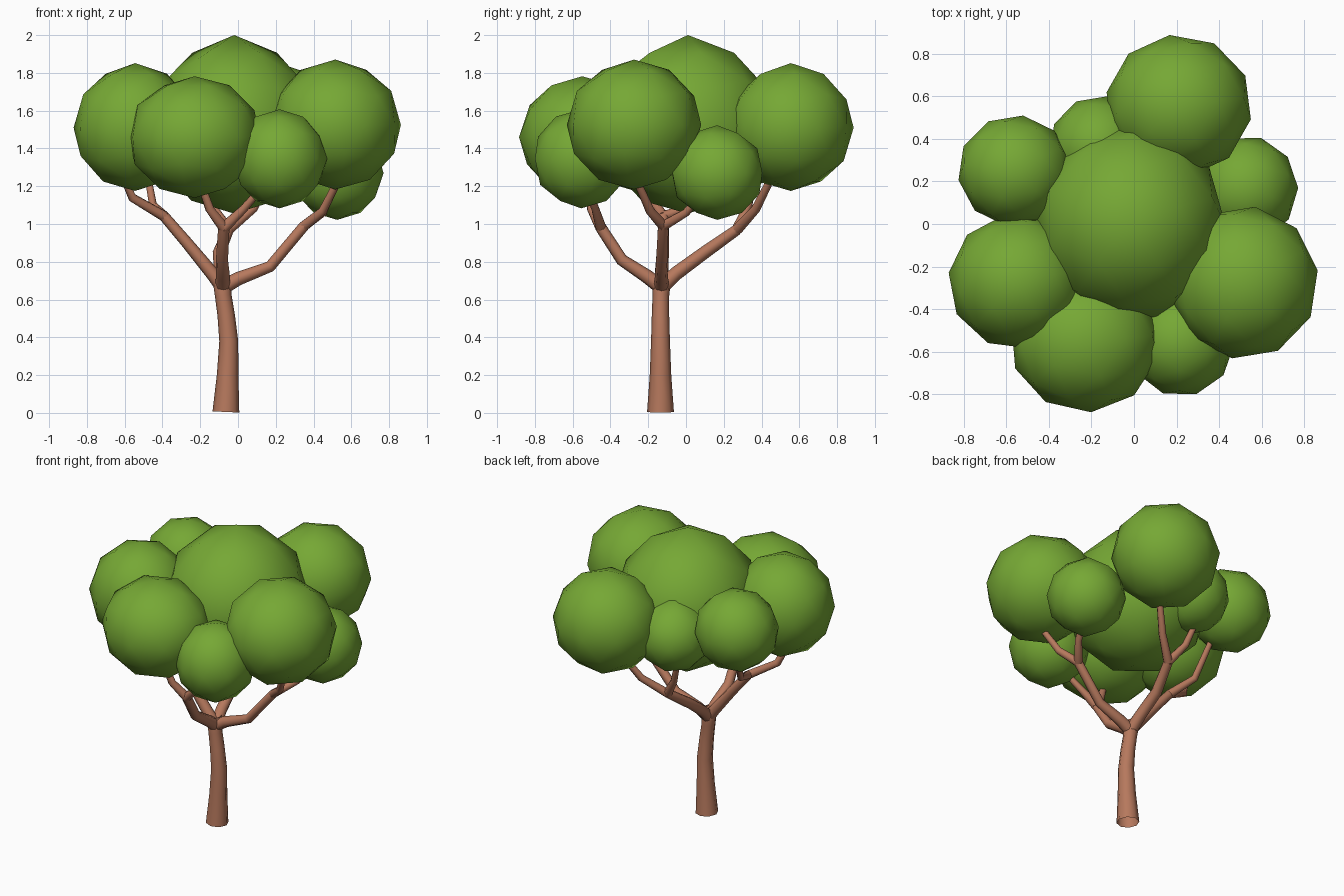
import bpy, random
random.seed(4)

def material(name, col):
    m = bpy.data.materials.new(name)
    m.diffuse_color = (*col, 1)
    return m

leaf = material("leaf_green", (0.18, 0.39, 0.035))
bark = material("bark_brown", (0.47, 0.19, 0.11))

# Foliage: low-poly smooth-shaded balls (name, centre, radii, peak stretch)
blobs = [
    ("crown_centre", (-0.02, 0.01, 1.515), (0.45, 0.465, 0.46), 1.055),
    ("crown_back", (0.21, 0.555, 1.51), (0.345, 0.335, 0.335), 1.02),
    ("crown_right", (0.515, -0.275, 1.525), (0.352, 0.36, 0.342), 1.01),
    ("crown_left", (-0.545, -0.27, 1.51), (0.328, 0.32, 0.335), 1.02),
    ("crown_front", (-0.23, -0.55, 1.46), (0.355, 0.335, 0.322), 1.0),
    ("crown_back_left", (-0.56, 0.25, 1.535), (0.268, 0.262, 0.265), 1.0),
    ("crown_back_small", (-0.165, 0.36, 1.44), (0.235, 0.242, 0.235), 1.1),
    ("crown_right_small", (0.525, 0.165, 1.27), (0.246, 0.25, 0.248), 1.02),
    ("crown_front_small", (0.22, -0.555, 1.345), (0.252, 0.255, 0.262), 1.0),
]
for name, loc, rad, peak in blobs:
    bpy.ops.mesh.primitive_ico_sphere_add(subdivisions=2, radius=1, location=loc)
    o = bpy.context.object
    o.name = name
    for v in o.data.vertices:
        if v.co.z > 0.98:
            v.co.z *= peak
    o.rotation_euler.z = random.uniform(0, 1.2)
    bpy.ops.object.transform_apply(location=False, rotation=True, scale=False)
    o.scale = rad
    bpy.ops.object.shade_smooth()
    o.data.materials.append(leaf)

# Trunk and branches: tapered tubes through (x, y, z, radius)
def limb(name, pts, caps=True):
    cu = bpy.data.curves.new(name, 'CURVE')
    cu.dimensions = '3D'
    cu.bevel_depth = 1
    cu.bevel_resolution = 2
    cu.use_fill_caps = caps
    sp = cu.splines.new('POLY')
    sp.points.add(len(pts) - 1)
    for p, (x, y, z, r) in zip(sp.points, pts):
        p.co = (x, y, z, 1)
        p.radius = r
    o = bpy.data.objects.new(name, cu)
    bpy.context.collection.objects.link(o)
    cu.materials.append(bark)
    bpy.ops.object.select_all(action='DESELECT')
    o.select_set(True)
    bpy.context.view_layer.objects.active = o
    bpy.ops.object.convert(target='MESH')
    bpy.ops.object.shade_smooth_by_angle(angle=1.1)

# The trunk foot is open underneath
limb("trunk", [(-.064, -.135, .005, .071), (-.055, -.135, .2, .057), (-.049, -.135, .38, .05),
               (-.063, -.135, .52, .046), (-.078, -.133, .62, .044), (-.083, -.13, .68, .048),
               (-.083, -.13, .73, .04)], caps=False)
root = (-.08, -.13, .665, .04)
forks = {
    "right": ([(.0, -.13, .71, .036), (.17, -.13, .775, .03), (.35, -.12, .99, .028)],
              [[(.45, -.19, 1.07, .024), (.54, -.27, 1.25, .019)],
               [(.45, .0, 1.06, .022), (.5, .12, 1.2, .017)]]),
    "front": ([(-.08, -.21, .725, .037), (-.085, -.34, .81, .032), (-.075, -.45, .98, .03)],
              [[(-.15, -.5, 1.08, .024), (-.21, -.53, 1.25, .019)],
               [(.03, -.48, 1.08, .022), (.15, -.54, 1.22, .017)]]),
    "left": ([(-.13, -.13, .73, .036), (-.27, -.12, .9, .031), (-.39, -.12, 1.04, .028)],
             [[(-.56, -.19, 1.14, .024), (-.62, -.24, 1.28, .018)],
              [(-.45, .05, 1.1, .022), (-.5, .18, 1.38, .017)]]),
    "back": ([(-.09, -.05, .74, .037), (-.1, .1, .85, .034), (-.05, .27, .97, .029)],
             [[(.08, .37, 1.08, .024), (.18, .46, 1.26, .019)],
              [(-.14, .33, 1.1, .022), (-.2, .37, 1.28, .017)]]),
}
for side, (stem, twigs) in forks.items():
    limb("branch_" + side, [root] + stem)
    for i, t in enumerate(twigs):
        limb(f"twig_{side}_{i + 1}", [stem[-1]] + t)
